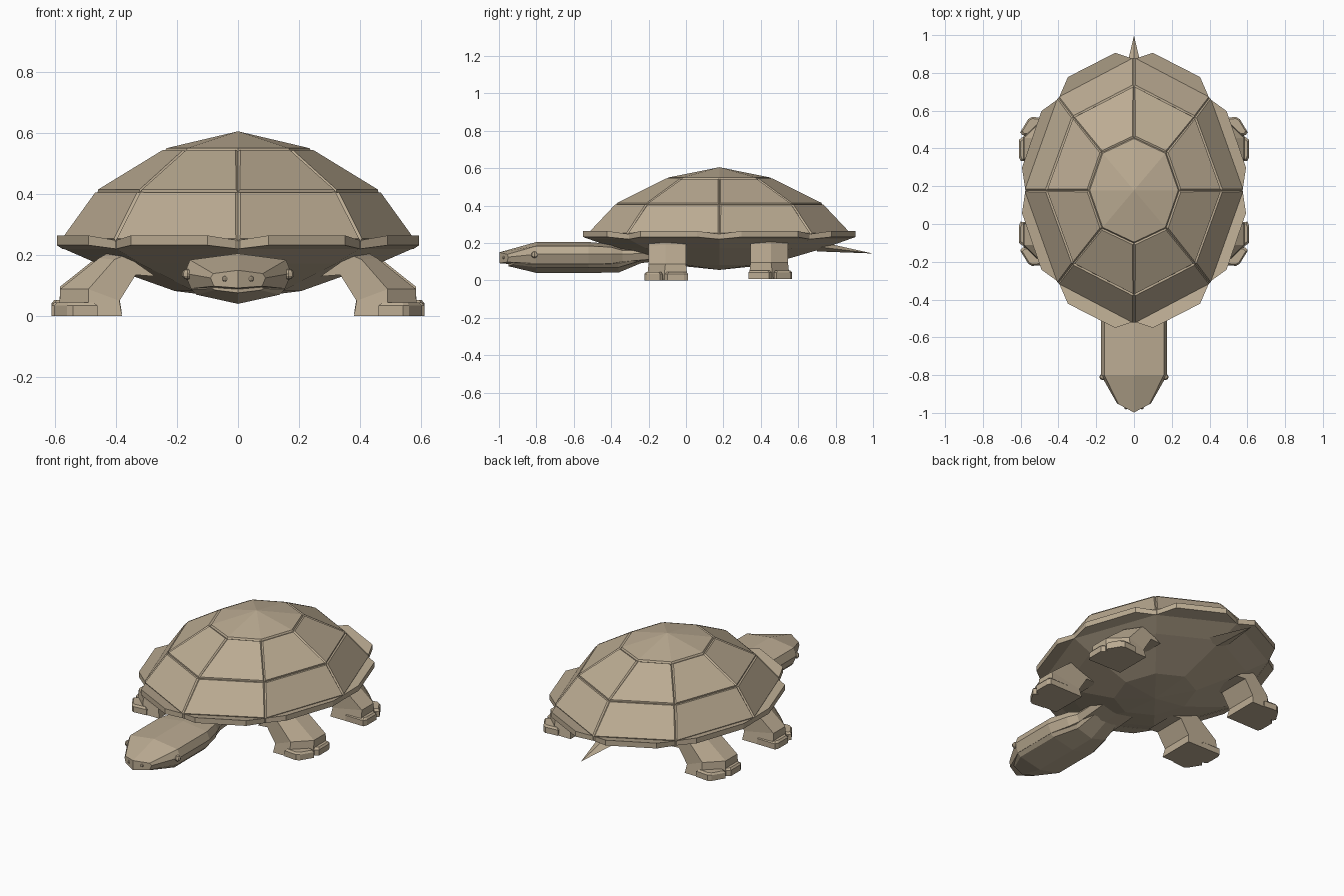
import bpy, bmesh
from mathutils import Vector

if "Cube" in bpy.data.objects:
    bpy.data.objects.remove(bpy.data.objects["Cube"])

tan = bpy.data.materials.new("tan")
tan.diffuse_color = (0.50, 0.41, 0.29, 1)
tan.use_nodes = True
tan.node_tree.nodes["Principled BSDF"].inputs["Base Color"].default_value = tan.diffuse_color
CY = 0.178  # shell centre in y


def finish(bm, name):
    bmesh.ops.recalc_face_normals(bm, faces=bm.faces[:])
    me = bpy.data.meshes.new(name)
    bm.to_mesh(me)
    bm.free()
    me.materials.append(tan)
    ob = bpy.data.objects.new(name, me)
    bpy.context.collection.objects.link(ob)
    return ob


def add_loft(bm, rings):
    """Skin a list of equal-length point rings; caps are split in two halves."""
    vs = [[bm.verts.new(p) for p in r] for r in rings]
    n = len(vs[0])
    for a, b in zip(vs, vs[1:]):
        for i in range(n):
            j = (i + 1) % n
            bm.faces.new((a[i], a[j], b[j], b[i]))
    for r in (vs[0], vs[-1]):
        h = n // 2
        if n > 5 and n % 2 == 0:
            bm.faces.new(r[:h + 1])
            bm.faces.new(r[h:] + r[:1])
        else:
            bm.faces.new(r)


def loft(name, rings):
    bm = bmesh.new()
    add_loft(bm, rings)
    return finish(bm, name)


def octo(yr, dx, dy, xr, z):
    pts = [(0, yr), (dx, dy), (xr, 0), (dx, -dy), (0, -yr), (-dx, -dy), (-xr, 0), (-dx, dy)]
    return [Vector((x, y + CY, z)) for x, y in pts]


# Shell dome with raised plates, closed below by the belly
outer = (0.70, 0.40, 0.49, 0.575)
rings = [octo(0.28, 0.17, 0.20, 0.24, 0.54), octo(0.55, 0.32, 0.385, 0.46, 0.405),
         octo(*outer, 0.245)]
for s, z in ((1, 0.222), (0.8, 0.172), (0.36, 0.082)):
    rings.append(octo(*[v * s for v in outer], z))
bm = bmesh.new()
vs = [[bm.verts.new(p) for p in r] for r in rings]
apex, base = bm.verts.new((0, CY, 0.597)), bm.verts.new((0, CY, 0.056))
plates, crown = [], []
for k, (a, b) in enumerate(zip(vs, vs[1:])):
    for i in range(8):
        j = (i + 1) % 8
        f = bm.faces.new((a[i], a[j], b[j], b[i]))
        if k < 2:
            plates.append(f)
for i in range(8):
    j = (i + 1) % 8
    crown.append(bm.faces.new((apex, vs[0][j], vs[0][i])))
    bm.faces.new((base, vs[-1][i], vs[-1][j]))
bmesh.ops.recalc_face_normals(bm, faces=bm.faces[:])
bmesh.ops.inset_individual(bm, faces=plates, thickness=0.008, depth=0.008)
bmesh.ops.inset_region(bm, faces=crown, thickness=0.008, depth=0.008)
finish(bm, "shell")

# Rim scutes: end plate and side plate, mirrored to all four quarters
end_plate = [(0, 0.695), (0.10, 0.728), (0.35, 0.60), (0.40, 0.485)]
side_plate = [(0.40, 0.485), (0.49, 0.42), (0.593, 0.12), (0.575, 0)]
bm = bmesh.new()
for sx in (1, -1):
    for sy in (1, -1):
        for plate in (end_plate, side_plate):
            lo = [(sx * x, CY + sy * y, z) for (x, y), z in zip(plate, (0.22, 0.232, 0.232, 0.22))]
            hi = [(sx * x, CY + sy * y, z) for (x, y), z in zip(plate, (0.248, 0.264, 0.264, 0.248))]
            add_loft(bm, [lo, hi])
finish(bm, "shell_rim")


# Head: eight-sided sections (y, half width, top z, side z, lower z, bottom z)
def head_ring(y, w, zt, zm, zl, zb, nose=0):
    right = [(0, zt), (0.9 * w, zt - 0.12 * w), (w, zm), (0.88 * w, zl)]
    pts = right + [(0, zb)] + [(-x, z) for x, z in right[:0:-1]]
    return [(x, y - nose * (1 - abs(x) / w), z) for x, z in pts]


loft("head", [head_ring(-0.95, 0.09, 0.150, 0.125, 0.098, 0.092, 0.048),
              head_ring(-0.80, 0.175, 0.205, 0.14, 0.09, 0.075),
              head_ring(-0.52, 0.175, 0.205, 0.14, 0.09, 0.06),
              head_ring(-0.40, 0.145, 0.195, 0.14, 0.09, 0.06),
              head_ring(-0.34, 0.12, 0.175, 0.14, 0.10, 0.08),
              head_ring(-0.10, 0.12, 0.175, 0.15, 0.12, 0.11)])
loft("lower_jaw", [head_ring(-0.92, 0.085, 0.105, 0.09, 0.085, 0.076, 0.03),
                   head_ring(-0.80, 0.155, 0.12, 0.088, 0.07, 0.040),
                   head_ring(-0.52, 0.155, 0.12, 0.088, 0.07, 0.040),
                   head_ring(-0.36, 0.11, 0.12, 0.09, 0.07, 0.042),
                   head_ring(-0.21, 0.09, 0.15, 0.13, 0.115, 0.105)])

# Eyes and nostrils
for name, r, (x, y, z) in (("eye", 0.018, (0.166, -0.81, 0.137)),
                           ("nostril", 0.010, (0.042, -0.972, 0.122))):
    bm = bmesh.new()
    for s in (1, -1):
        new = bmesh.ops.create_uvsphere(bm, u_segments=8, v_segments=5, radius=r)["verts"]
        bmesh.ops.translate(bm, verts=new, vec=(s * x, y, z))
    finish(bm, name + "s")


# Legs: right front leg defined once, mirrored to the other corners
def leg_section(xi, xm, xo, zi, zm, zo, y0=-0.20, y1=0.0):
    return [(xi, y1, zi), (xi, y0, zi), (xm, y0, zm), (xo, y0 + 0.09, zo), (xo, y1, zo)]


leg = [leg_section(0.27, 0.37, 0.42, 0.13, 0.20, 0.21),
       leg_section(0.335, 0.405, 0.455, 0.135, 0.185, 0.19),
       leg_section(0.388, 0.49, 0.583, 0.05, 0.088, 0.088),
       leg_section(0.380, 0.49, 0.585, 0, 0, 0, -0.21, 0.01)]
toe_a = [(0.48, 0.01), (0.60, 0.012), (0.61, -0.01), (0.61, -0.10), (0.59, -0.115), (0.48, -0.115)]
toe_b = [(0.46, -0.12), (0.59, -0.125), (0.603, -0.14), (0.56, -0.21), (0.54, -0.222), (0.46, -0.215)]


def toe(pts):
    cx, cy = sum(p[0] for p in pts) / 6, sum(p[1] for p in pts) / 6
    return [[(cx + (x - cx) * s, cy + (y - cy) * s, z) for x, y in pts]
            for z, s in ((0, 1), (0.034, 1), (0.045, 0.82))]


for name, back in (("front_leg", False), ("back_leg", True)):
    for side, sx in (("left", -1), ("right", 1)):
        bm = bmesh.new()
        for part in (leg, toe(toe_a), toe(toe_b)):
            add_loft(bm, [[(sx * x, 0.345 - y if back else y, z + 0.008 * back)
                           for x, y, z in r] for r in part])
        finish(bm, f"{name}_{side}")

# Tail: flattened four-sided spike
bm = bmesh.new()
root = [bm.verts.new(p) for p in ((0, 0.70, 0.21), (0.07, 0.70, 0.18), (0, 0.70, 0.155), (-0.07, 0.70, 0.18))]
tip = bm.verts.new((0, 0.998, 0.144))
bm.faces.new(root)
for i in range(4):
    bm.faces.new((root[i], root[(i + 1) % 4], tip))
finish(bm, "tail")
